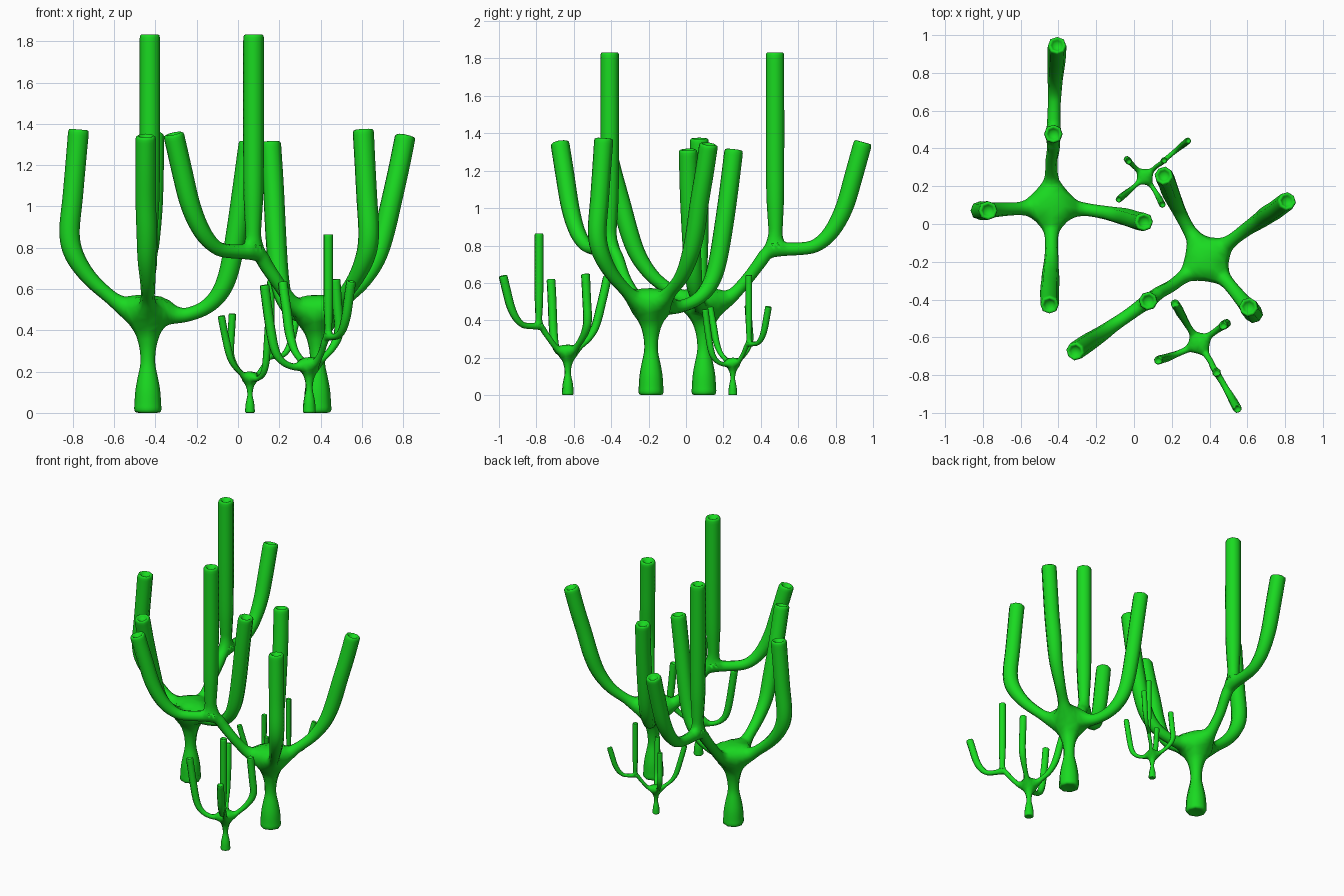
import bpy, bmesh, math
from mathutils import Vector

if "Cube" in bpy.data.objects:
    bpy.data.objects.remove(bpy.data.objects["Cube"])

Z = Vector((0, 0, 1))
CORNERS = [(-1, -1), (1, -1), (1, 1), (-1, 1)]
bm = bmesh.new()


def resample(path, n=3):
    """Catmull-Rom through (x, y, z, radius) points."""
    p = [Vector(q) for q in path]
    p = [2 * p[0] - p[1]] + p + [2 * p[-1] - p[-2]]
    out = []
    for i in range(1, len(p) - 2):
        a, b, c, d = p[i - 1:i + 3]
        for k in range(n):
            t = k / n
            out.append(0.5 * (2 * b + (c - a) * t + (2 * a - 5 * b + 4 * c - d) * t * t
                              + (3 * b - a - 3 * c + d) * t ** 3))
    return out + [p[-2]]


def tube(start, path, side, dent=0.02):
    """Loft square cage rings from four start verts along a path, then cap."""
    pts = resample(path)
    end = pts[-1]
    t = (end - pts[-2]).to_3d().normalized()
    # tip: tight rim, then a shallow dimple
    tip = [(-0.025, 1.0), (0.004, 1.0), (0.004, 0.62), (-dent, 0.5)]
    rows = []
    for i, q in enumerate(pts[:-1]):
        b = pts[max(i - 1, 0)]
        rows.append((q.to_3d(), (pts[i + 1] - b).to_3d().normalized(), q.w))
    rows += [(end.to_3d() + t * o, t, end.w * f) for o, f in tip]
    rings, prev = [], start
    for c, t, r in rows:
        s = (side - t * side.dot(t)).normalized()
        u = t.cross(s)
        ring = [bm.verts.new(c + (s * a + u * b) * r / 0.93) for a, b in CORNERS]
        rings.append(ring)
        for k in range(4):
            m = (k + 1) % 4
            bm.faces.new((prev[k], prev[m], ring[m], ring[k]))
        prev = ring
    bm.faces.new(prev)
    return rings


# Hub block
H, LOW, HIGH = 0.085, 0.42, 0.575
hub = {(x, y, z): bm.verts.new((x * H, y * H, HIGH if z > 0 else LOW))
       for x in (-1, 1) for y in (-1, 1) for z in (-1, 1)}
bm.faces.new([hub[x, y, 1] for x, y in CORNERS])

# Trunk
tube([hub[-1, 1, -1], hub[1, 1, -1], hub[1, -1, -1], hub[-1, -1, -1]],
     [(0, 0, 0.37, 0.055), (0, 0, 0.31, 0.04), (0, 0, 0.24, 0.036), (0, 0, 0.17, 0.05),
      (0, 0, 0.10, 0.062), (0, 0, 0.004, 0.067)], Vector((1, 0, 0)), dent=0.0)


def arm(d, path):
    """Arm leaving the hub face that looks along d; path is (out, sideways, z, radius)."""
    d = Vector((*d, 0))
    s = Z.cross(d)
    start = []
    for a, b in CORNERS:
        v = d + s * a
        start.append(hub[round(v.x), round(v.y), b])
    pts = [(*(d * o + s * w).xy, z, r) for o, w, z, r in path]
    return tube(start, pts, s), s


# Three plain arms
arm((-1, 0), [(.13, .01, .525, .044), (.18, .015, .56, .034), (.28, .02, .65, .038),
              (.355, .025, .76, .047), (.38, .025, .87, .05), (.365, .025, 1.03, .05),
              (.35, .025, 1.2, .05), (.335, .025, 1.37, .051)])
arm((1, 0), [(.13, -.015, .475, .044), (.19, -.02, .475, .034), (.28, -.035, .51, .036),
             (.35, -.05, .58, .043), (.395, -.06, .69, .048), (.43, -.07, .88, .05),
             (.46, -.08, 1.09, .05), (.49, -.085, 1.31, .05)])
arm((0, -1), [(.13, 0, .525, .044), (.18, 0, .56, .034), (.27, 0, .63, .037),
              (.35, -.005, .74, .045), (.40, -.005, .87, .05), (.44, -.01, 1.02, .05),
              (.485, -.01, 1.18, .05), (.525, -.01, 1.34, .05)])

# Long forked arm
rings, side = arm((0, 1), [(.13, 0, .52, .044), (.17, 0, .55, .034), (.24, 0, .63, .032),
                           (.30, -.01, .71, .034), (.345, -.01, .765, .036),
                           (.43, -.012, .78, .036), (.52, -.014, .783, .034),
                           (.60, -.018, .80, .036), (.68, -.02, .87, .042),
                           (.75, -.025, 1.0, .048), (.80, -.028, 1.17, .05),
                           (.85, -.03, 1.35, .05)])

# Upright post growing from the top of the fork
i, j = 12, 15
mid = [f for k in range(i, j) for f in rings[k][2].link_faces
       if rings[k][3] in f.verts and rings[k + 1][2] in f.verts]
bmesh.ops.delete(bm, geom=list(set(mid)), context='FACES_ONLY')
for k in range(i + 1, j):
    bm.verts.index_update()
# fill the fork sides down to four corners, so the post starts as one quad
for c in (2, 3):
    bm.faces.new([rings[k][c] for k in range(i, j + 1)])
A, B = rings[i], rings[j]
tube([B[3], B[2], A[2], A[3]],
     [(.01, .383, .865, .037), (.01, .382, .95, .042), (.01, .381, 1.07, .048),
      (.01, .38, 1.3, .05), (.01, .38, 1.55, .05), (.01, .38, 1.83, .05)], side)

bmesh.ops.recalc_face_normals(bm, faces=bm.faces)
mesh = bpy.data.meshes.new("branching_plant")
bm.to_mesh(mesh)
bm.free()
for p in mesh.polygons:
    p.use_smooth = True
green = bpy.data.materials.new("green")
green.diffuse_color = (0.01, 0.7, 0.015, 1)
green.use_nodes = True
green.node_tree.nodes["Principled BSDF"].inputs["Base Color"].default_value = green.diffuse_color
mesh.materials.append(green)

# Four copies: name, x, y, turn, scale
for name, x, y, turn, k in [("large_plant_left", -.437, .096, 0, 1),
                            ("large_plant_right", .385, -.187, 127, 1),
                            ("small_plant_front", .345, -.632, -147.6, .472),
                            ("small_plant_back", .058, .25, -48, .35)]:
    o = bpy.data.objects.new(name, mesh)
    bpy.context.collection.objects.link(o)
    o.location = (x, y, 0)
    o.rotation_euler.z = math.radians(turn)
    o.scale = (k, k, k)
    m = o.modifiers.new("smooth", 'SUBSURF')
    m.levels = m.render_levels = 1
